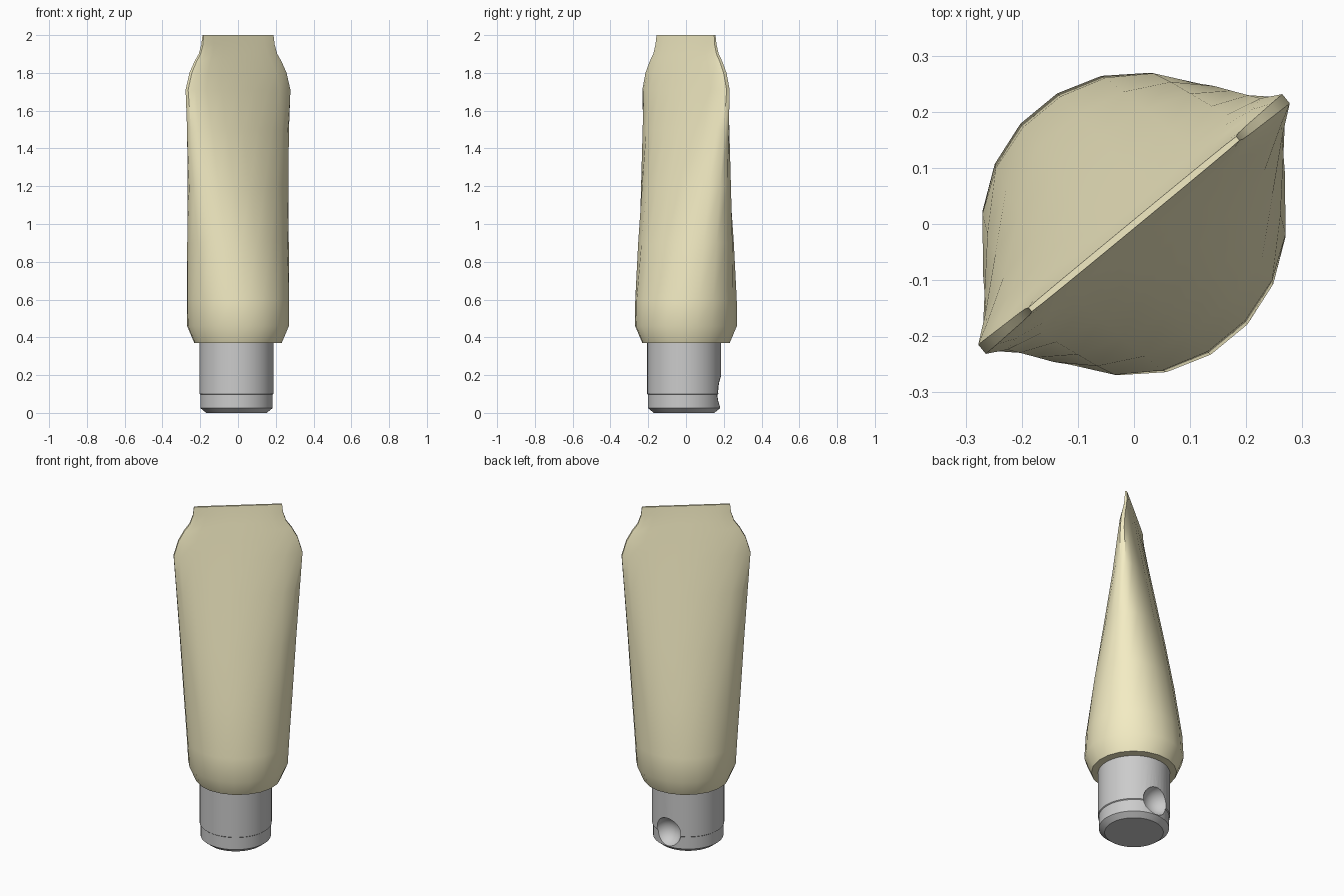
import bpy, bmesh
from math import sin, cos, pi, radians, copysign

if "Cube" in bpy.data.objects:
    bpy.data.objects.remove(bpy.data.objects["Cube"])

TILT = radians(39.5)   # direction of the flattened seam


def loft(name, rings, offset=(0, 0)):
    """Skin a stack of equal-length rings and close both ends."""
    bm = bmesh.new()
    rows = [[bm.verts.new((x + offset[0], y + offset[1], z)) for x, y, z in r] for r in rings]
    n = len(rows[0])
    for a, b in zip(rows, rows[1:]):
        for i in range(n):
            j = (i + 1) % n
            bm.faces.new((a[i], a[j], b[j], b[i]))
    bm.faces.new(rows[0][::-1])
    bm.faces.new(rows[-1])
    me = bpy.data.meshes.new(name)
    bm.to_mesh(me)
    bm.free()
    ob = bpy.data.objects.new(name, me)
    bpy.context.collection.objects.link(ob)
    return ob


def smooth(ob, angle):
    bpy.ops.object.select_all(action='DESELECT')
    ob.select_set(True)
    bpy.context.view_layer.objects.active = ob
    bpy.ops.object.shade_smooth_by_angle(angle=radians(angle))


def section(z, a, b, p, n=20):
    """Tube cross-section: a along the seam, b across it, p squares the ends."""
    pts = []
    for i in range(n):
        t = 2 * pi * (i + 0.5) / n
        u = a * cos(t) / cos(pi / n)
        v = b * copysign(abs(sin(t)) ** p, sin(t))
        pts.append((u * cos(TILT) - v * sin(TILT), u * sin(TILT) + v * cos(TILT), z))
    return pts


# Squeezable tube body: round at the shoulder, flat at the seam
body = loft("tube_body", [section(*s) for s in (
    (0.37, 0.230, 0.232, 1), (0.46, 0.268, 0.270, 1), (0.60, 0.276, 0.262, 1),
    (0.90, 0.296, 0.217, 1), (1.20, 0.315, 0.163, 1), (1.50, 0.336, 0.105, 1),
    (1.71, 0.351, 0.062, 0.95), (1.80, 0.325, 0.044, 0.8), (1.86, 0.292, 0.032, 0.7),
    (1.90, 0.263, 0.024, 0.6), (1.95, 0.246, 0.014, 0.4), (2.00, 0.240, 0.006, 0.15))])
mat = bpy.data.materials.new("cream")
mat.diffuse_color = (0.90, 0.84, 0.55, 1)
mat.use_nodes = True
mat.node_tree.nodes["Principled BSDF"].inputs["Base Color"].default_value = mat.diffuse_color
body.data.materials.append(mat)
smooth(body, 40)

# Grey cap with a chamfered foot and a small step
N = 48
profile = [(0.160, 0), (0.191, 0.025), (0.191, 0.097), (0.196, 0.101), (0.196, 0.375)]
cap = loft("cap", [[(r * cos(2 * pi * i / N), r * sin(2 * pi * i / N), z) for i in range(N)]
                   for r, z in profile], (-0.008, -0.010))

# Thumb dimple in the back of the cap
bpy.ops.mesh.primitive_uv_sphere_add(segments=32, ring_count=16, radius=0.085,
                                     location=(-0.005, 0.20, 0.112))
cutter = bpy.context.object
cutter.name = "dimple_cutter"
cutter.hide_render = True
mod = cap.modifiers.new("dimple", 'BOOLEAN')
mod.operation = 'DIFFERENCE'
mod.solver = 'EXACT'
mod.object = cutter
bpy.context.view_layer.objects.active = cap
bpy.ops.object.modifier_apply(modifier=mod.name)
bpy.data.objects.remove(cutter)
smooth(cap, 30)
